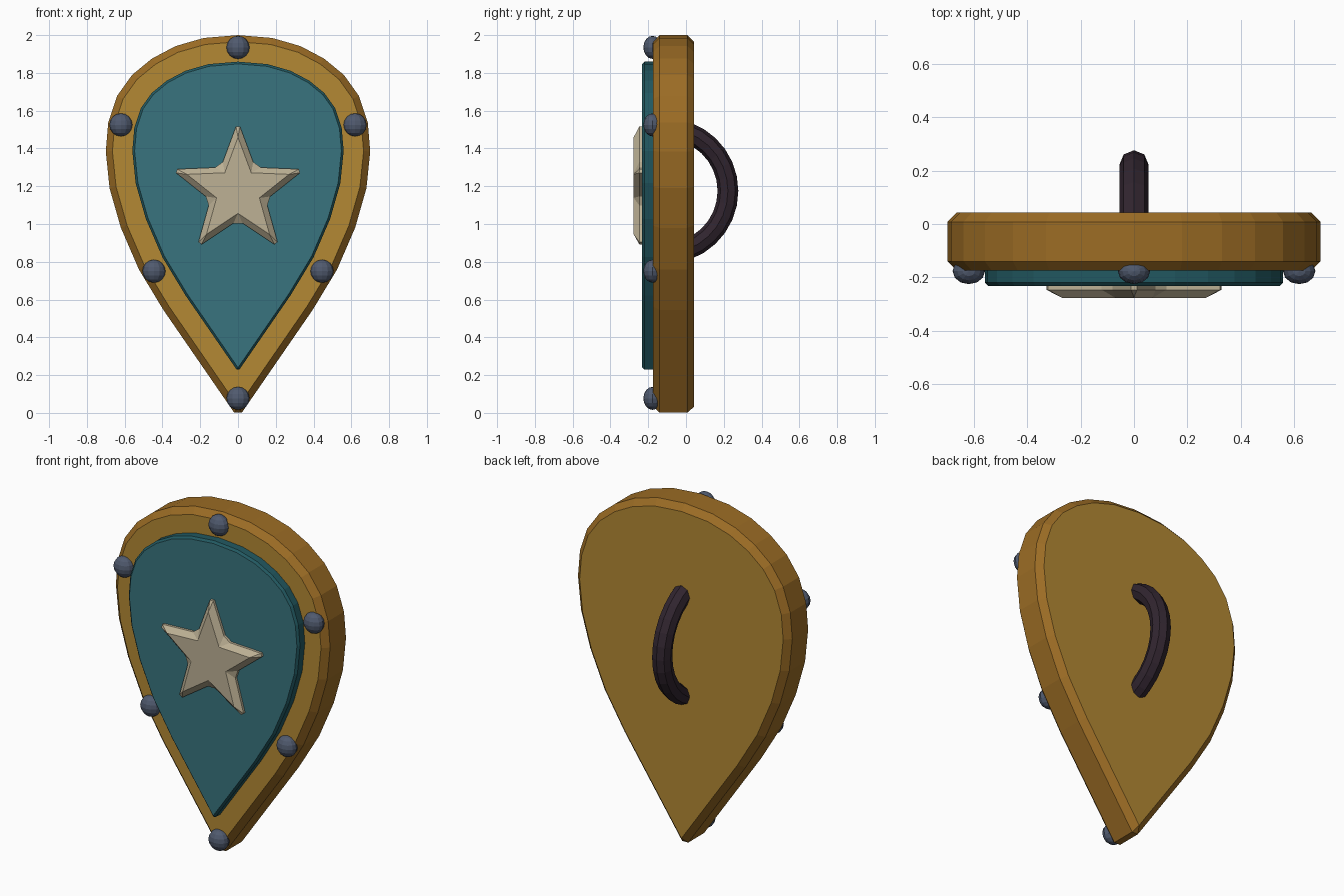
import bpy, bmesh, math
from mathutils import Vector

if "Cube" in bpy.data.objects:
    bpy.data.objects.remove(bpy.data.objects["Cube"])


def material(name, rgb):
    m = bpy.data.materials.new(name)
    m.diffuse_color = (*rgb, 1)
    m.use_nodes = True
    m.node_tree.nodes["Principled BSDF"].inputs["Base Color"].default_value = m.diffuse_color
    return m


gold = material("gold_face", (0.456, 0.25, 0.034))
gold_edge = material("gold_edge", (0.33, 0.15, 0.018))
teal = material("teal_face", (0.04, 0.175, 0.209))
teal_edge = material("teal_edge", (0.016, 0.1, 0.12))
cream = material("cream", (0.51, 0.44, 0.30))
steel = material("blue_grey_steel", (0.08, 0.102, 0.156))
leather = material("dark_leather", (0.03, 0.018, 0.028))


def finish(name, bm, mats):
    bmesh.ops.recalc_face_normals(bm, faces=bm.faces)
    me = bpy.data.meshes.new(name)
    bm.to_mesh(me)
    bm.free()
    for m in mats:
        me.materials.append(m)
    ob = bpy.data.objects.new(name, me)
    bpy.context.collection.objects.link(ob)
    return ob


def plate(name, outline, y0, y1, bevel, mats):
    """Extrude an x/z outline from y0 to y1; last material goes on the edge and bevel."""
    bm = bmesh.new()
    front = [bm.verts.new((x, y0, z)) for x, z in outline]
    back = [bm.verts.new((x, y1, z)) for x, z in outline]
    n = len(outline)
    bm.faces.new(front)
    bm.faces.new(back)
    for i in range(n):
        j = (i + 1) % n
        f = bm.faces.new((front[i], front[j], back[j], back[i]))
        f.material_index = len(mats) - 1
    ob = finish(name, bm, mats)
    b = ob.modifiers.new("bevel", 'BEVEL')
    b.width = bevel
    b.segments = 1
    b.limit_method = 'ANGLE'
    b.angle_limit = math.radians(30)
    b.material = len(mats) - 1
    return ob


def inset(outline, d):
    """Mitred inward offset of a clockwise outline."""
    pts = [Vector(p) for p in outline]
    out = []
    for i, p in enumerate(pts):
        a = (p - pts[i - 1]).normalized()
        b = (pts[(i + 1) % len(pts)] - p).normalized()
        na, nb = Vector((a.y, -a.x)), Vector((b.y, -b.x))
        m = (na + nb).normalized()
        out.append(tuple(p + m * (d / m.dot(na))))
    return out


# Teardrop body and raised panel
half = [(0.18, 1.985), (0.33, 1.942), (0.455, 1.876), (0.56, 1.79), (0.64, 1.678),
        (0.687, 1.537), (0.70, 1.385), (0.68, 1.19), (0.62, 0.98), (0.525, 0.76), (0.395, 0.545)]
teardrop = [(0, 2.0)] + half + [(0, -0.028)] + [(-x, z) for x, z in reversed(half)]
plate("shield_body", teardrop, -0.175, 0.043, 0.035, [gold, gold_edge])
plate("shield_panel", inset(teardrop, 0.14), -0.232, -0.15, 0.012, [teal, teal_edge])

# Star emblem
star = []
for i in range(10):
    r = 0.37 if i % 2 == 0 else 0.155
    a = math.pi * i / 5
    star.append((r * math.sin(a), 1.175 + r * math.cos(a)))
plate("star", star, -0.277, -0.2, 0.03, [cream])

# Rivets on the rim
rivets = [(0, 1.935), (0, 0.077)]
for s in (-1, 1):
    rivets += [(s * 0.62, 1.525), (s * 0.445, 0.75)]
for x, z in rivets:
    bm = bmesh.new()
    bmesh.ops.create_uvsphere(bm, u_segments=12, v_segments=8, radius=0.061)
    for v in bm.verts:
        v.co = (v.co.x + x, v.co.y * 0.8 - 0.177, v.co.z + z)
    finish("rivet", bm, [steel])

# Handle: octagonal tube swept along an arc behind the body
R, r, steps, sides = 0.33, 0.055, 12, 8
bm = bmesh.new()
rings = []
for i in range(steps + 1):
    a = math.radians(-70 + 140 * i / steps)
    ring = []
    for k in range(sides):
        t = 2 * math.pi * k / sides
        d = R + r * math.cos(t)
        ring.append(bm.verts.new((r * math.sin(t), -0.108 + d * math.cos(a), 1.175 + d * math.sin(a))))
    rings.append(ring)
for p, q in zip(rings, rings[1:]):
    for k in range(sides):
        j = (k + 1) % sides
        bm.faces.new((p[k], p[j], q[j], q[k]))
bm.faces.new(rings[0])
bm.faces.new(rings[-1])
finish("handle", bm, [leather])
